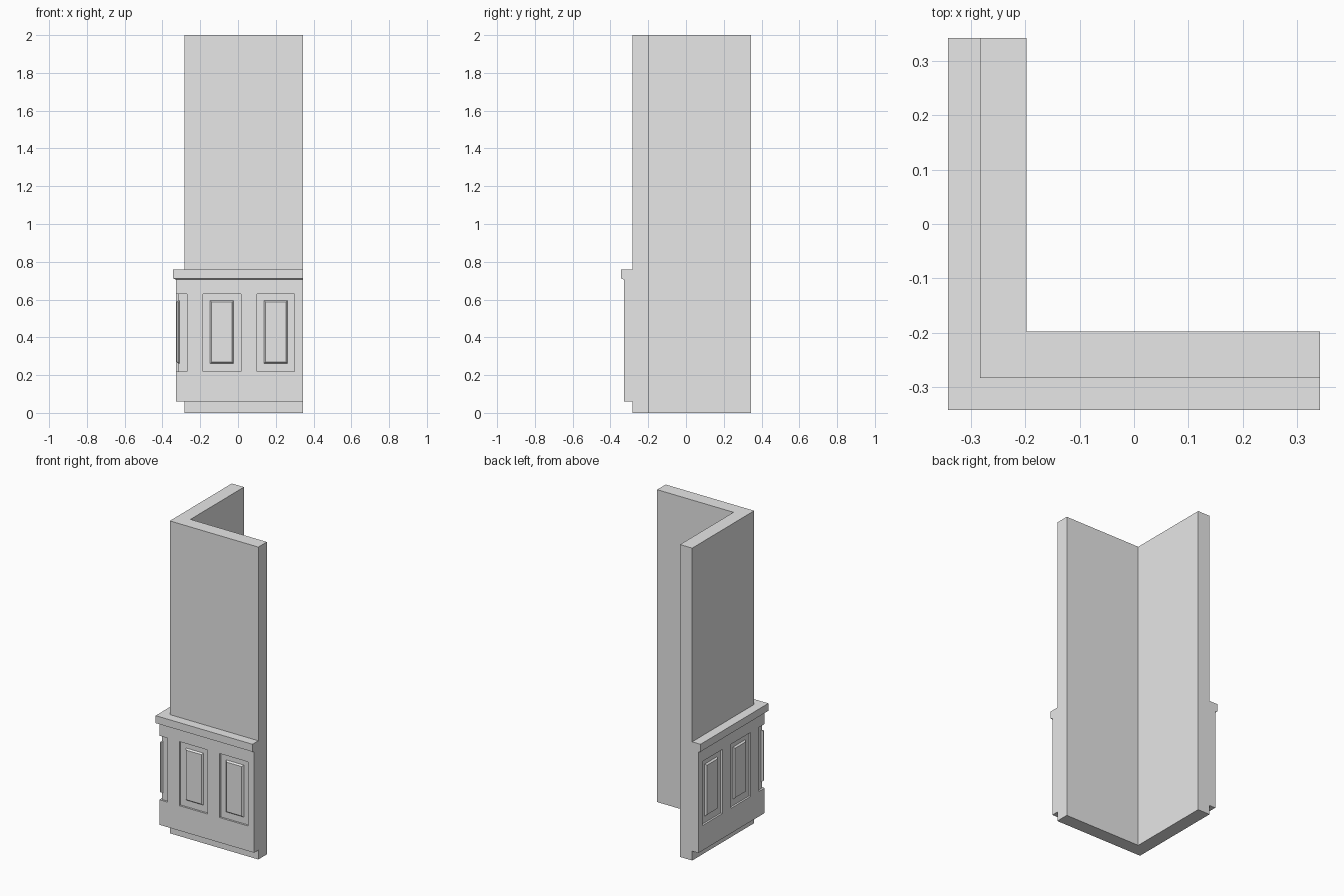
import bpy
import bmesh

default = bpy.data.objects.get("Cube")
if default:
    bpy.data.objects.remove(default, do_unlink=True)

END = 0.343        # free ends of both wings
FACE = -0.328      # wainscot surface
FLOOR = -0.316     # recess floor
TOP = -0.326       # raised panel surface
CHAMFER = 0.008

grey = bpy.data.materials.new("plain grey")
grey.use_nodes = True
grey.diffuse_color = (0.8, 0.8, 0.8, 1)
grey.node_tree.nodes["Principled BSDF"].inputs["Base Color"].default_value = (0.8, 0.8, 0.8, 1)


def finish(bm, name):
    bmesh.ops.recalc_face_normals(bm, faces=bm.faces)
    mesh = bpy.data.meshes.new(name)
    bm.to_mesh(mesh)
    bm.free()
    mesh.materials.append(grey)
    obj = bpy.data.objects.new(name, mesh)
    bpy.context.collection.objects.link(obj)
    return obj


def corner_sweep(name, profile):
    """Sweep an (offset, height) profile along both wings with a mitred corner."""
    bm = bmesh.new()
    rings = []
    for station in range(3):
        ring = []
        for o, z in profile:
            x, y = ((END, o), (o, o), (o, END))[station]
            ring.append(bm.verts.new((x, y, z)))
        rings.append(ring)
    n = len(profile)
    for a, b in zip(rings, rings[1:]):
        for i in range(n):
            j = (i + 1) % n
            bm.faces.new((a[i], a[j], b[j], b[i]))
    bm.faces.new(rings[0])
    bm.faces.new(rings[-1])
    return finish(bm, name)


def prism(name, plan, z0, z1):
    bm = bmesh.new()
    face = bm.faces.new([bm.verts.new((x, y, z0)) for x, y in plan])
    up = bmesh.ops.extrude_face_region(bm, geom=[face])["geom"]
    for v in up:
        if isinstance(v, bmesh.types.BMVert):
            v.co.z = z1
    return finish(bm, name)


def raised(name, base, top, z0, z1):
    """Chamfered block: full height at its base, inset at its top."""
    bm = bmesh.new()
    for plan, inset in ((base, 0), (top, CHAMFER)):
        for x, y in plan:
            bm.verts.new((x, y, z0 + inset))
            bm.verts.new((x, y, z1 - inset))
    bmesh.ops.convex_hull(bm, input=bm.verts)
    bmesh.ops.dissolve_limit(bm, angle_limit=0.01, verts=bm.verts, edges=bm.edges)
    return finish(bm, name)


def swap(plan):
    return [(y, x) for x, y in plan]


# Wall with wainscot, chair rail and skirting step
wall = corner_sweep("corner_wall", [
    (-0.198, 0), (-0.284, 0), (-0.284, 0.06), (FACE, 0.06),
    (FACE, 0.705), (-END, 0.712), (-END, 0.76), (-0.284, 0.76),
    (-0.284, 2), (-0.198, 2)])

# Recesses and raised panels on both wings
cutters = []
for wing in ("front", "side"):
    turn = swap if wing == "side" else list
    for label, left in (("inner", -0.185), ("outer", 0.1)):
        right = left + 0.2
        cutters.append(prism(f"{wing}_{label}_cutter", turn(
            [(left, -0.4), (right, -0.4), (right, FLOOR), (left, FLOOR)]), 0.22, 0.63))
        a, b = left + 0.038, right - 0.038
        raised(f"{wing}_{label}_panel",
               turn([(a, FLOOR), (b, FLOOR)]),
               turn([(a + CHAMFER, TOP), (b - CHAMFER, TOP)]), 0.262, 0.595)

# Panel wrapping the corner
cutters.append(prism("corner_cutter", [
    (-0.4, -0.4), (-0.27, -0.4), (-0.27, FLOOR), (FLOOR, FLOOR),
    (FLOOR, -0.27), (-0.4, -0.27)], 0.22, 0.63))
raised("corner_panel",
       [(FLOOR, FLOOR), (-0.309, FLOOR), (FLOOR, -0.309)],
       [(TOP, TOP), (-0.317, TOP), (TOP, -0.317)], 0.262, 0.595)

# Carve the recesses
bpy.context.view_layer.objects.active = wall
for cutter in cutters:
    mod = wall.modifiers.new("recess", "BOOLEAN")
    mod.operation = "DIFFERENCE"
    mod.solver = "EXACT"
    mod.object = cutter
    bpy.ops.object.modifier_apply(modifier=mod.name)
    bpy.data.objects.remove(cutter, do_unlink=True)
